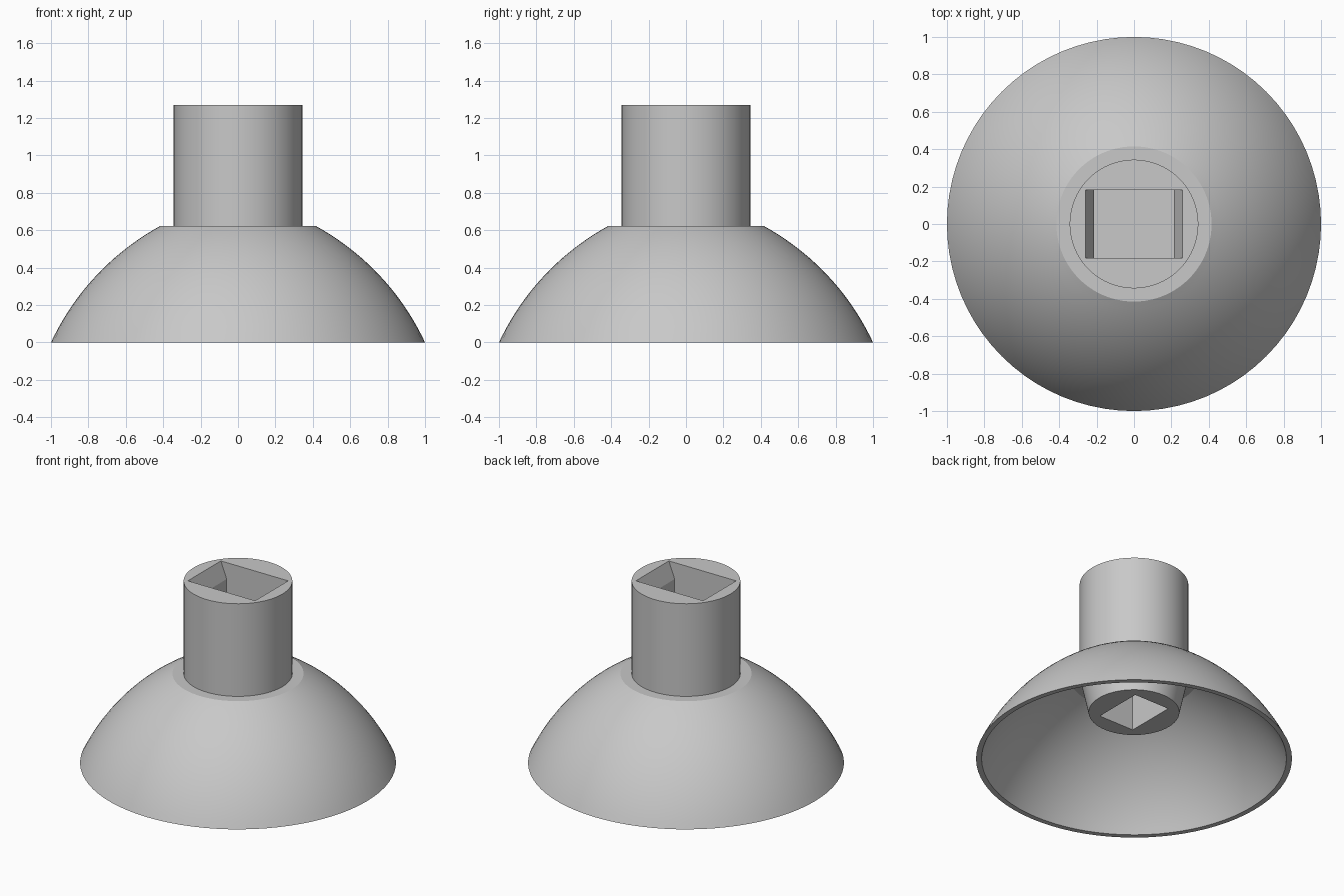
import bpy, bmesh, math

if "Cube" in bpy.data.objects:
    bpy.data.objects.remove(bpy.data.objects["Cube"])

SEG = 80
grey = bpy.data.materials.new("light_grey")
grey.diffuse_color = (0.58, 0.58, 0.58, 1)
grey.use_nodes = True
grey.node_tree.nodes["Principled BSDF"].inputs["Base Color"].default_value = grey.diffuse_color


def new_object(name, bm):
    bmesh.ops.recalc_face_normals(bm, faces=bm.faces[:])
    me = bpy.data.meshes.new(name)
    bm.to_mesh(me)
    bm.free()
    me.materials.append(grey)
    ob = bpy.data.objects.new(name, me)
    bpy.context.collection.objects.link(ob)
    return ob


def lathe(name, profile):
    """Revolve (r, z) points about z; the end rings are closed with flat caps."""
    bm = bmesh.new()
    rings = [[bm.verts.new((r * math.cos(2 * math.pi * i / SEG),
                            r * math.sin(2 * math.pi * i / SEG), z))
              for i in range(SEG)] for r, z in profile]
    for a, b in zip(rings, rings[1:]):
        for i in range(SEG):
            j = (i + 1) % SEG
            bm.faces.new((a[i], a[j], b[j], b[i]))
    bm.faces.new(rings[0])
    bm.faces.new(rings[-1])
    return new_object(name, bm)


def pocket(name, sections):
    """Stack of rectangles (half x, half y, z) used as a cutter."""
    bm = bmesh.new()
    loops = [[bm.verts.new((sx * hx, sy * hy, z))
              for sx, sy in ((-1, -1), (1, -1), (1, 1), (-1, 1))]
             for hx, hy, z in sections]
    for a, b in zip(loops, loops[1:]):
        for i in range(4):
            j = (i + 1) % 4
            bm.faces.new((a[i], a[j], b[j], b[i]))
    bm.faces.new(loops[0])
    bm.faces.new(loops[-1])
    return new_object(name, bm)


def dome_arc(start, end, sagitta, n=20):
    """Circular arc in (r, z) from start to end, bulging outwards by sagitta."""
    dx, dz = end[0] - start[0], end[1] - start[1]
    chord = math.hypot(dx, dz)
    radius = chord * chord / (8 * sagitta) + sagitta / 2
    nx, nz = dz / chord, -dx / chord          # outward normal of the chord
    cx = (start[0] + end[0]) / 2 - nx * (radius - sagitta)
    cz = (start[1] + end[1]) / 2 - nz * (radius - sagitta)
    a0 = math.atan2(start[1] - cz, start[0] - cx)
    a1 = math.atan2(end[1] - cz, end[0] - cx)
    return [(cx + radius * math.cos(a0 + (a1 - a0) * i / n),
             cz + radius * math.sin(a0 + (a1 - a0) * i / n))
            for i in range(n + 1)]


# Bell shell with neck on top and tapered boss inside
outer = dome_arc((1.0, 0), (0.415, 0.623), 0.068)
inner = dome_arc((0.965, 0), (0.405, 0.59), 0.066)
body = lathe("bell_with_neck",
             [(0.344, 1.27), (0.344, 0.623)] + outer[::-1]
             + inner + [(0.341, 0.59), (0.287, 0.338)])

# Upper pocket with sloped ends, lower rectangular socket
cutters = [
    pocket("upper_pocket", [(0.274, 0.182, 1.31), (0.26, 0.182, 1.27),
                            (0.215, 0.182, 1.155), (0.215, 0.182, 0.88)]),
    pocket("lower_socket", [(0.136, 0.175, 0.25), (0.136, 0.175, 0.72)]),
]
bpy.context.view_layer.objects.active = body
body.select_set(True)
for c in cutters:
    m = body.modifiers.new(c.name, 'BOOLEAN')
    m.operation = 'DIFFERENCE'
    m.solver = 'EXACT'
    m.object = c
    bpy.ops.object.modifier_apply(modifier=m.name)
    bpy.data.objects.remove(c)

bpy.ops.object.shade_smooth_by_angle(angle=math.radians(15))
